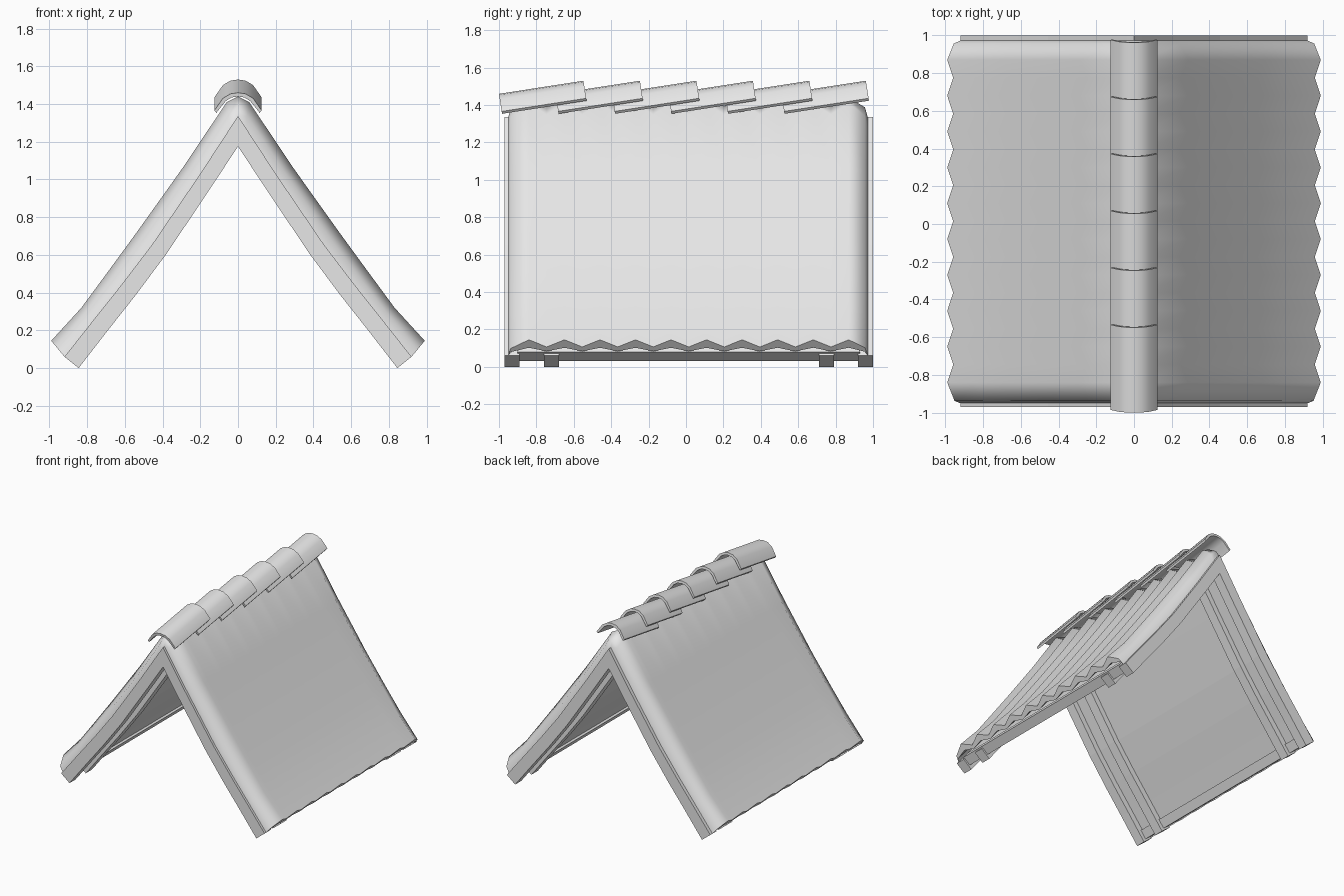
import bpy, bmesh, math
from mathutils import Vector

cube = bpy.data.objects.get("Cube")
if cube:
    bpy.data.objects.remove(cube, do_unlink=True)

grey = bpy.data.materials.new("plain grey")
grey.use_nodes = True
grey.diffuse_color = (0.8, 0.8, 0.8, 1)
grey.node_tree.nodes["Principled BSDF"].inputs["Base Color"].default_value = (0.8, 0.8, 0.8, 1)

# Slope curves from ridge to eave as (x, z): rafter underside, rafter top, crest of the sheet
under = [(0, 1.175), (0.02, 1.145), (0.14, 0.963), (0.38, 0.605), (0.54, 0.39), (0.69, 0.2), (0.845, 0)]
top = [(0, 1.335), (0.04, 1.275), (0.2, 1.03), (0.455, 0.655), (0.615, 0.445), (0.77, 0.25), (0.92, 0.06)]
crest = [(0, 1.44), (0.06, 1.41), (0.287, 1.07), (0.533, 0.725), (0.69, 0.51), (0.83, 0.32), (0.99, 0.145)]


def pairs(low, high):
    return [(Vector(a), Vector(b)) for a, b in zip(low, high)]


def pull_back(rows, amount):
    """Shorten the eave end of a slope."""
    (a, b), (c, d) = rows[-2:]
    return rows[:-1] + [(c.lerp(a, amount), d.lerp(b, amount))]


def both_sides(rows):
    flip = [(Vector((-a.x, a.y)), Vector((-b.x, b.y))) for a, b in rows]
    return flip[:0:-1] + rows


def build(name, rings, smooth_count=0):
    """Skin a list of closed rings; the first strips of each ring are smooth."""
    bm = bmesh.new()
    loops = [[bm.verts.new(p) for p in ring] for ring in rings]
    n = len(rings[0])
    for r, s in zip(loops, loops[1:]):
        for i in range(n):
            j = (i + 1) % n
            bm.faces.new((r[i], r[j], s[j], s[i])).smooth = i < smooth_count
    bm.faces.new(loops[0])
    bm.faces.new(loops[-1])
    bmesh.ops.recalc_face_normals(bm, faces=bm.faces)
    mesh = bpy.data.meshes.new(name)
    bm.to_mesh(mesh)
    bm.free()
    mesh.materials.append(grey)
    obj = bpy.data.objects.new(name, mesh)
    bpy.context.collection.objects.link(obj)
    return obj


def loft(name, rows, section, smooth_count=0):
    """Carry a section of (y, height share) along the slope."""
    rings = []
    for low, high in rows:
        pts = [(low + (high - low) * t, y) for y, t in section]
        rings.append([(p.x, y, p.y) for p, y in pts])
    return build(name, rings, smooth_count)


def box(y0, y1, t0, t1):
    return [(y0, t0), (y1, t0), (y1, t1), (y0, t1)]


wood = pairs(under, top)
sheet = pairs(top, crest)

# Rafters: one at each gable and one a little inside
for name, y in (("front_gable_rafter", -0.97), ("front_inner_rafter", -0.76),
                ("back_inner_rafter", 0.71), ("back_gable_rafter", 0.92)):
    loft(name, both_sides(wood), box(y, y + 0.08, 0, 1))

# Ceiling boards and eave beams
boards = pull_back(wood, 0.06)
loft("ceiling_boards", both_sides(boards), box(-0.9, 0.93, 0.5, 1.1))
for side, sign in (("left", 1), ("right", -1)):
    end = boards[-1]
    start = pull_back(wood, 0.36)[-1]
    rows = [tuple(Vector((v.x * sign, v.y)) for v in row) for row in (start, end)]
    loft(side + "_eave_beam", rows, box(-0.9, 0.93, 0.33, 1.12))

# Corrugated roof sheet: ten crests, edges turned down at the gables
crests = 10
pitch = 0.19
outer = [(-0.95, 0), (-0.938, 0.45)]
for k in range(crests):
    y = -0.84 + k * pitch
    outer.append((y, 1))
    if k < crests - 1:
        outer.append((y + pitch / 2, 0.55))
outer += [(0.957, 0.5), (0.972, 0)]
inner = [(y, t * 0.5) for y, t in reversed(outer[1:-1])]
loft("corrugated_roof", both_sides(sheet), outer + inner, len(outer) - 1)

# Overlapping ridge tiles: rounded outside, thin lips at the bottom
def mirrored(half):
    return [(-x, z) for x, z in half[:0:-1]] + half


arc = mirrored([(0, 0), (0.04, -0.006), (0.08, -0.03), (0.125, -0.095)])
hollow = mirrored([(0, -0.02), (0.035, -0.026), (0.066, -0.046), (0.115, -0.108)])
for k in range(6):
    tile = build(f"ridge_tile_{k + 1}",
                 [[(x, y, z) for x, z in arc + hollow[::-1]] for y in (0, 0.457)], len(arc) - 1)
    tile.location = (0, -1 + k * 0.302, 1.46)
    tile.rotation_euler.x = math.radians(8.8)
    bpy.context.view_layer.objects.active = tile
    bpy.ops.object.select_all(action="DESELECT")
    tile.select_set(True)
    bpy.ops.object.shade_smooth_by_angle(angle=math.radians(32))
